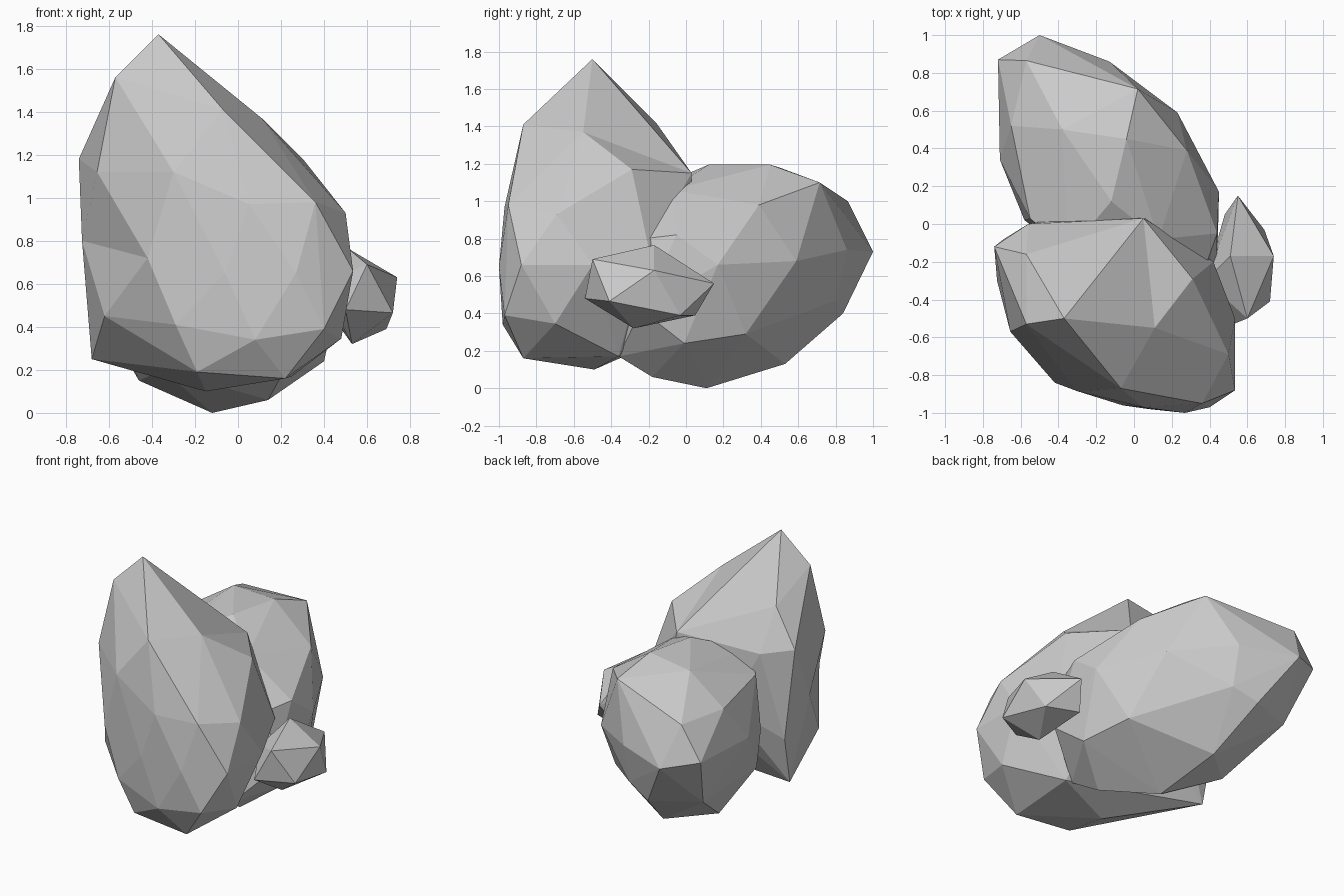
import bpy, bmesh
from mathutils import Vector


def rock(name, corners, flips=()):
    """Faceted boulder: the skin stretched over its corner points.
    flips: point pairs whose shared edge is turned to leave a shallow dent."""
    bm = bmesh.new()
    for c in corners:
        bm.verts.new(c)
    bmesh.ops.convex_hull(bm, input=bm.verts[:])
    bmesh.ops.delete(bm, geom=[v for v in bm.verts if not v.link_faces], context='VERTS')
    for a, b in flips:
        ends = [min(bm.verts, key=lambda v: (v.co - Vector(p)).length) for p in (a, b)]
        edge = bm.edges.get(ends) if ends[0] != ends[1] else None
        if edge:
            bmesh.ops.rotate_edges(bm, edges=[edge], use_ccw=False)
    bmesh.ops.recalc_face_normals(bm, faces=bm.faces[:])
    mesh = bpy.data.meshes.new(name)
    bm.to_mesh(mesh)
    bm.free()
    ob = bpy.data.objects.new(name, mesh)
    bpy.context.collection.objects.link(ob)
    return ob


# Tall pointed boulder at the front
rock("front_boulder", [
    # peak and shoulders
    (-.37, -.50, 1.76), (-.57, -.53, 1.56), (-.57, -.16, 1.42), (-.30, -.24, 1.43),
    (.11, -.55, 1.37), (-.07, -.87, 1.41), (.31, -.29, 1.17), (.05, .03, 1.15),
    (-.74, -.12, 1.18), (-.56, 0, 1.15),
    # front face
    (-.655, -.57, 1.12), (-.30, -.885, 1.12), (.05, -.97, .97), (.36, -.95, .98),
    (-.42, -.84, .72), (-.06, -.96, .65), (.27, -1, .65),
    # flanks and back
    (.50, -.69, .93), (.535, -.88, .66), (.535, -.50, .66), (.42, -.20, .75),
    (-.725, -.30, .80), (-.69, -.08, .57), (.10, .03, .80), (-.35, .04, .75),
    # base
    (-.62, -.55, .45), (-.29, -.88, .41), (.08, -.98, .34), (.40, -.97, .39),
    (.48, -.70, .345), (-.68, -.15, .25), (-.19, -.85, .19), (.22, -.87, .16),
    (-.15, -.49, .10), (.25, -.36, .17),
], flips=[
    ((-.37, -.50, 1.76), (.31, -.29, 1.17)),
    ((-.655, -.57, 1.12), (-.62, -.55, .45)),
])

# Rounded boulder leaning away behind it
rock("back_boulder", [
    # top
    (-.12, .12, 1.195), (-.04, .45, 1.195), (-.38, .50, 1.18), (.02, .715, 1.10),
    (-.57, .865, 1.0), (-.65, .52, 1.0), (-.55, .03, 1.02), (.28, .39, .98),
    (-.35, -.15, 1.08), (.13, -.08, 1.06),
    # right side and back end
    (.44, -.05, .82), (.45, .17, .66), (.23, .59, .68), (-.13, .86, .74),
    (-.50, 1.0, .73), (-.72, .87, .78), (-.71, .34, .75), (.38, -.22, .80),
    (-.58, .02, .65),
    # underside
    (-.30, .84, .40), (-.13, .80, .47), (-.62, .70, .42), (-.57, .05, .40),
    (.31, .32, .29), (.40, -.01, .24), (.44, -.24, .42), (-.20, .53, .13),
    (-.46, .30, .15), (-.12, .11, 0), (.14, -.18, .06), (.20, -.36, .17),
    (-.35, -.15, .20),
])

# Small stone wedged at the right
rock("small_stone", [
    (.60, -.50, .69), (.51, -.17, .765), (.55, .15, .56), (.74, -.17, .63),
    (.72, -.41, .465), (.69, -.03, .39), (.53, -.28, .32), (.50, -.54, .48),
    (.48, .05, .39), (.38, -.30, .60),
])
